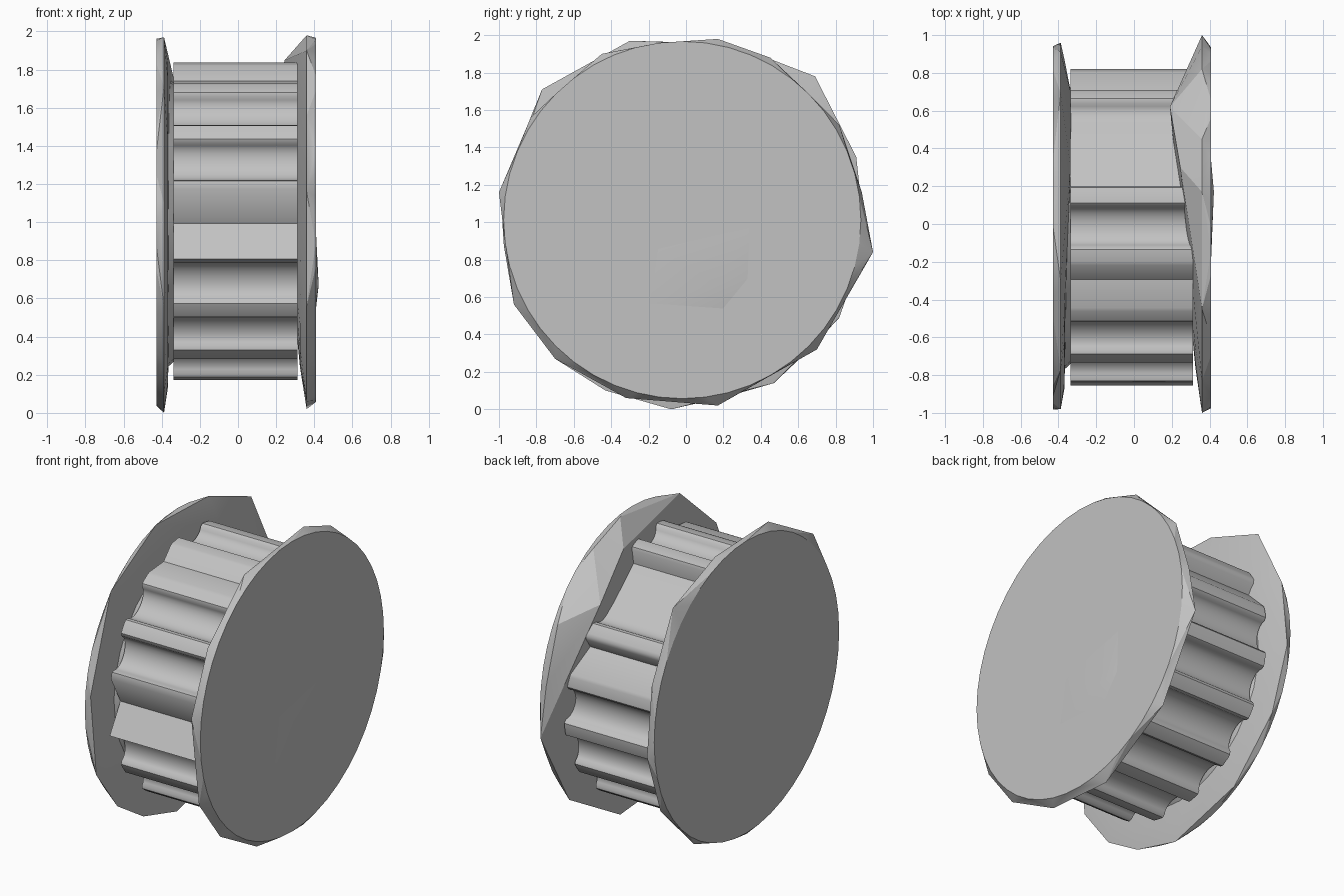
import bpy, bmesh
from math import sin, cos, radians, pi

cube = bpy.data.objects.get("Cube")
if cube:
    bpy.data.objects.remove(cube)

grey = bpy.data.materials.new("plain grey")
grey.use_nodes = True
colour = (0.54, 0.54, 0.54, 1)
grey.diffuse_color = colour
grey.node_tree.nodes["Principled BSDF"].inputs["Base Color"].default_value = colour


def finish(name, bm, angle):
    bmesh.ops.recalc_face_normals(bm, faces=bm.faces)
    mesh = bpy.data.meshes.new(name)
    bm.to_mesh(mesh)
    bm.free()
    mesh.materials.append(grey)
    obj = bpy.data.objects.new(name, mesh)
    bpy.context.collection.objects.link(obj)
    bpy.ops.object.select_all(action='DESELECT')
    obj.select_set(True)
    bpy.context.view_layer.objects.active = obj
    bpy.ops.object.shade_smooth_by_angle(angle=radians(angle))


def ring(x, radius, sides, y=0, z=1):
    return [(x, y + radius * cos(2 * pi * i / sides), z + radius * sin(2 * pi * i / sides))
            for i in range(sides)]


def hull(name, points, angle=20):
    bm = bmesh.new()
    for p in points:
        bm.verts.new(p)
    result = bmesh.ops.convex_hull(bm, input=bm.verts)
    loose = {v for v in result["geom_interior"] if isinstance(v, bmesh.types.BMVert)}
    bmesh.ops.delete(bm, geom=list(loose), context='VERTS')
    bmesh.ops.dissolve_limit(bm, angle_limit=radians(0.5), verts=bm.verts, edges=bm.edges)
    finish(name, bm, angle)


# Toothed drum: sixteen teeth with rounded tips and grooves, a few of them worn
TEETH, CREST, FLOOR, SHOULDER = 16, 0.845, 0.75, 0.825
PITCH = 360 / TEETH
HALF_GROOVE = 7.3
SPECIAL_TEETH = {2: [],                                             # broken off
                 7: [(165.5, CREST), (168.5, CREST), (181, 0.73)],  # undercut
                 8: [(193.3, 0.865)]}                               # worn to an edge
SPECIAL_GROOVES = {0: [(27, 0.76), (29.5, SHOULDER)],               # sloped flat
                   2: [(74, 0.735), (75.2, SHOULDER)],
                   4: [(110.9, 0.787)],
                   7: []}

profile = []
for tooth in range(TEETH):
    middle = (tooth + 0.5) * PITCH
    groove = middle + PITCH / 2
    tip = [(middle + a, CREST - 0.0012 * abs(a)) for a in (-2.9, -1.5, 1.5, 2.9)]
    profile += SPECIAL_TEETH.get(tooth, tip)
    last = 6 if tooth == 1 else 12
    arc = [(groove - HALF_GROOVE * cos(pi * s / 12),
            SHOULDER - (SHOULDER - FLOOR) * sin(pi * s / 12)) for s in range(last + 1)]
    profile += SPECIAL_GROOVES.get(tooth, arc)

bm = bmesh.new()
ends = [[bm.verts.new((x, r * cos(radians(a)) - 0.012, 1.005 + r * sin(radians(a))))
         for a, r in profile] for x in (-0.337, 0.312)]
for end in ends:
    bm.faces.new(end)
for i in range(len(profile)):
    j = (i + 1) % len(profile)
    bm.faces.new((ends[0][i], ends[0][j], ends[1][j], ends[1][i]))
finish("toothed_drum", bm, 42)

# Collar joining the drum to the flange
hull("drum_collar", ring(-0.38, 0.77, 32, -0.01) + ring(-0.335, 0.73, 32, -0.01))

# Flanges: round outer face, coarse chipped rim, inner face bulging along a ridge
left_rim = [(0.25, 1.95), (0.69, 1.78), (0.91, 1.35), (0.96, 0.9), (0.82, 0.49), (0.47, 0.14),
            (-0.08, 0), (-0.43, 0.1), (-0.7, 0.27), (-0.92, 0.56), (-0.98, 1.1),
            (-0.77, 1.71), (-0.3, 1.97)]
right_rim = [(0.17, 1.98), (0.45, 1.88), (0.82, 1.52), (0.94, 1.16), (1, 0.84), (0.7, 0.32),
             (0.17, 0.02), (-0.32, 0.06), (-0.7, 0.27), (-0.92, 0.56), (-1, 1.16),
             (-0.83, 1.56), (-0.45, 1.9)]
hull("flange_minus_x",
     ring(-0.428, 0.962, 48, -0.02, 1.0) + [(-0.388, y, z) for y, z in left_rim]
     + ring(-0.368, 0.87, 24) + [(-0.333, 0.69, 1.4), (-0.336, 0.3, 1.75)])
hull("flange_plus_x",
     ring(0.408, 0.955, 48, -0.02, 1.012) + [(0.36, y, z) for y, z in right_rim]
     + ring(0.325, 0.76, 24) + [(0.19, 0.62, 1.62), (0.245, 0.3, 1.85)])

# Shallow raised flaw on the outer face
hull("face_flaw", [(0.407, -0.17, 0.87), (0.407, 0.35, 0.99), (0.407, 0.34, 0.7),
                   (0.407, 0.2, 0.53), (0.407, -0.22, 0.56), (0.423, 0.17, 0.67)])
